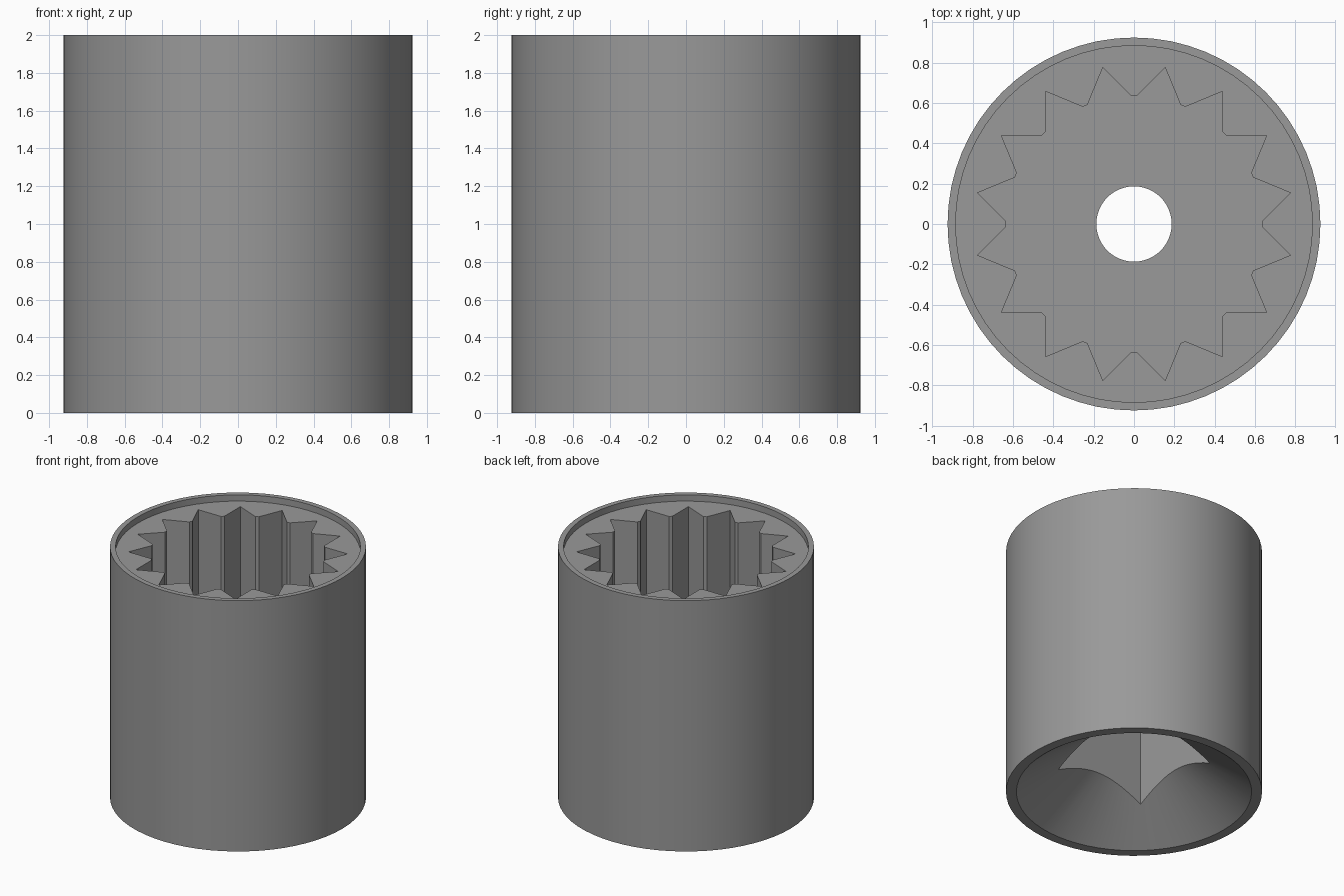
import bpy
import bmesh
from math import sin, cos, pi, radians

if "Cube" in bpy.data.objects:
    bpy.data.objects.remove(bpy.data.objects["Cube"])

steel = bpy.data.materials.new("grey_steel")
steel.diffuse_color = (0.32, 0.32, 0.32, 1)
steel.use_nodes = True
steel.node_tree.nodes["Principled BSDF"].inputs["Base Color"].default_value = steel.diffuse_color


def ring(n, r, offset=0.0):
    """Points of a regular polygon."""
    return [(r * cos(2 * pi * i / n + offset), r * sin(2 * pi * i / n + offset)) for i in range(n)]


def loft(name, bottom, z0, top, z1):
    """Closed solid between two matching outlines."""
    bm = bmesh.new()
    lo = [bm.verts.new((x, y, z0)) for x, y in bottom]
    hi = [bm.verts.new((x, y, z1)) for x, y in top]
    n = len(lo)
    bm.faces.new(lo[::-1])
    bm.faces.new(hi)
    for i in range(n):
        j = (i + 1) % n
        bm.faces.new((lo[i], lo[j], hi[j], hi[i]))
    mesh = bpy.data.meshes.new(name)
    bm.to_mesh(mesh)
    bm.free()
    mesh.materials.append(steel)
    ob = bpy.data.objects.new(name, mesh)
    bpy.context.collection.objects.link(ob)
    return ob


def prism(name, outline, z0, z1):
    return loft(name, outline, z0, outline, z1)


# toothed outline: 16 pointed grooves between narrow flat-tipped teeth
star = []
for i in range(16):
    a = i * pi / 8
    for r, da in ((0.635, -1.17), (0.635, 1.17), (0.792, 11.25)):
        star.append((r * cos(a + radians(da)), r * sin(a + radians(da))))

# main body
body = prism("socket_body", ring(64, 0.925), 0, 2)

# cutters: top recess, toothed bore, drive square, centre hole, bottom countersink
slope = 0.3 / 0.213
cutters = [
    prism("top_recess_cutter", ring(64, 0.885), 1.95, 2.2),
    prism("toothed_bore_cutter", star, 1.1, 2.1),
    prism("drive_square_cutter", ring(4, 0.55, pi / 4), -0.2, 0.95),
    prism("centre_hole_cutter", ring(48, 0.187), 0.5, 1.5),
    loft("countersink_cutter", ring(64, 0.85 + 0.1 * slope), -0.1,
         ring(64, 0.85 - 0.5 * slope), 0.5),
]

bpy.context.view_layer.objects.active = body
for ob in cutters:
    ob.hide_render = True
    mod = body.modifiers.new(ob.name, 'BOOLEAN')
    mod.operation = 'DIFFERENCE'
    mod.solver = 'EXACT'
    mod.object = ob
    bpy.ops.object.modifier_apply(modifier=mod.name)
for ob in cutters:
    bpy.data.objects.remove(ob)

# smooth round walls, crisp edges
body.select_set(True)
bpy.ops.object.shade_smooth_by_angle(angle=radians(30))
